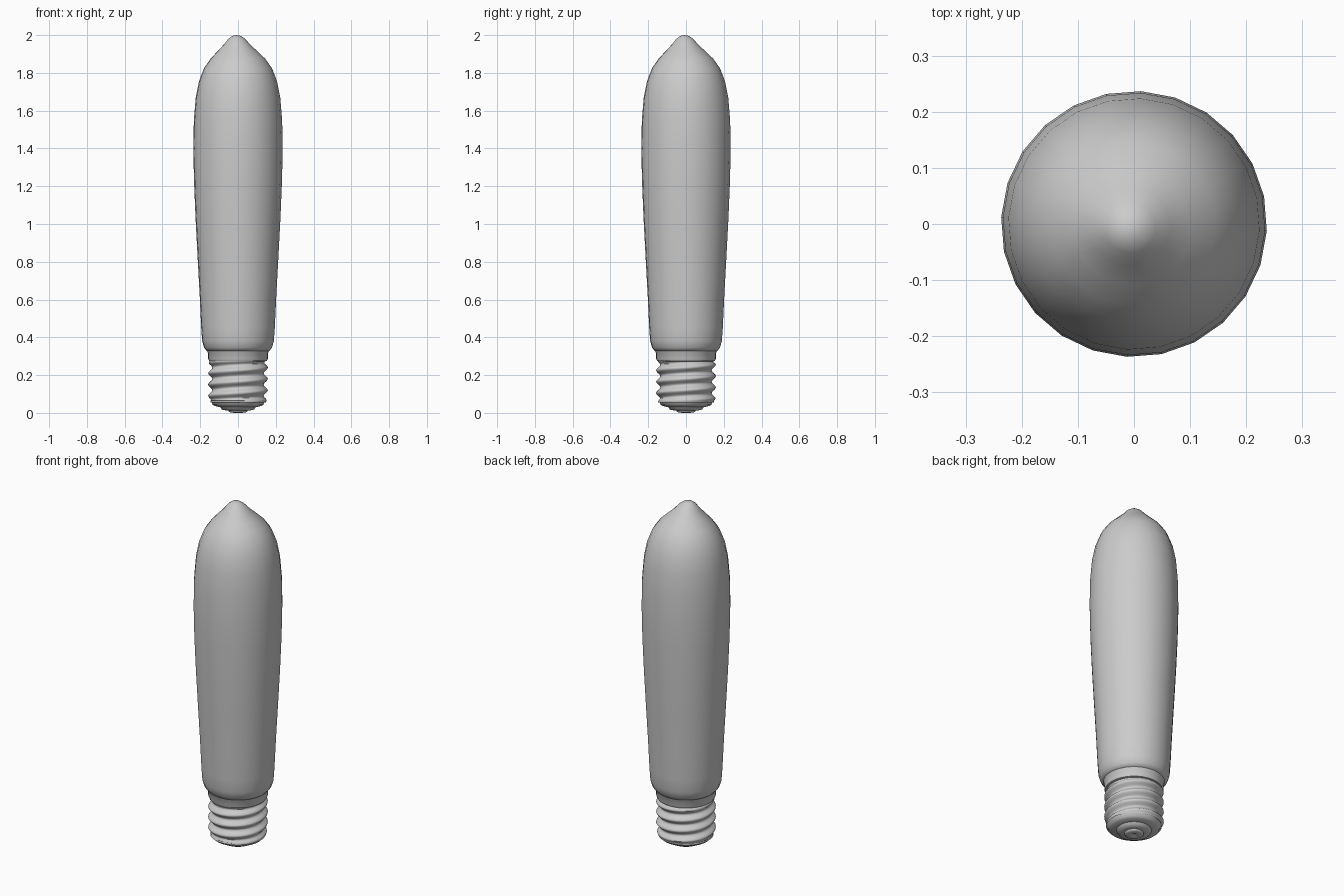
import bpy, bmesh, math

if "Cube" in bpy.data.objects:
    bpy.data.objects.remove(bpy.data.objects["Cube"])

grey = bpy.data.materials.new("light grey")
grey.use_nodes = True
COLOR = (0.6, 0.6, 0.6, 1)
grey.diffuse_color = COLOR
grey.node_tree.nodes["Principled BSDF"].inputs["Base Color"].default_value = COLOR


def lathe(name, profile, sides, turn=0.0, offset=None):
    """Spin (radius, height) points round z; offset(angle, r, z) alters the radius."""
    bm = bmesh.new()
    rings = []
    for r, z in profile:
        if r == 0:
            rings.append([bm.verts.new((0, 0, z))] * sides)
            continue
        ring = []
        for i in range(sides):
            a = math.tau * i / sides + turn
            rr = r + (offset(a, z) if offset else 0)
            ring.append(bm.verts.new((rr * math.cos(a), rr * math.sin(a), z)))
        rings.append(ring)
    for low, high in zip(rings, rings[1:]):
        for i in range(sides):
            j = (i + 1) % sides
            bm.faces.new(dict.fromkeys((low[i], low[j], high[j], high[i])))
    mesh = bpy.data.meshes.new(name)
    bmesh.ops.recalc_face_normals(bm, faces=bm.faces)
    bm.to_mesh(mesh)
    bm.free()
    obj = bpy.data.objects.new(name, mesh)
    bpy.context.collection.objects.link(obj)
    mesh.materials.append(grey)
    bpy.ops.object.select_all(action="DESELECT")
    obj.select_set(True)
    bpy.context.view_layer.objects.active = obj
    bpy.ops.object.shade_smooth_by_angle(angle=math.radians(50))
    return obj


# Glass envelope with a drawn-out tip
glass = [(0.14, 0.325), (0.165, 0.327), (0.18, 0.345), (0.19, 0.38), (0.195, 0.45),
         (0.203, 0.62), (0.214, 0.82), (0.225, 1.03), (0.233, 1.22), (0.237, 1.4),
         (0.234, 1.55), (0.224, 1.67), (0.207, 1.755), (0.18, 1.825), (0.145, 1.875),
         (0.105, 1.915), (0.07, 1.95), (0.045, 1.98), (0.022, 1.996), (0, 2.0)]
bulb = lathe("glass_bulb", glass, 24, math.radians(-3))
for v in bulb.data.vertices:
    lean = max(0, (v.co.z - 1.87) / 0.13)
    v.co.x -= 0.008 * lean
    v.co.y -= 0.008 * lean

# Smooth collar between glass and thread
lathe("socket_collar", [(0.13, 0.27), (0.153, 0.275), (0.158, 0.285), (0.158, 0.318),
                        (0.163, 0.324), (0.163, 0.33), (0.14, 0.333)], 32)

# Screw thread: a helical ripple that fades out at both ends
PITCH, BOTTOM, TOP = 0.06, 0.055, 0.285


def ripple(angle, z):
    fade = min(1, (z - BOTTOM) / 0.025, (TOP - z) / 0.025)
    return 0.011 * fade * math.cos(math.tau * z / PITCH - angle)


steps = 46
thread = [(0.147, BOTTOM + (TOP - BOTTOM) * i / steps) for i in range(steps + 1)]
lathe("screw_thread", thread, 48, 0, ripple)

# Rounded lower rim, insulator and contact button
lathe("base_rim", [(0, 0.03), (0.095, 0.03), (0.12, 0.036), (0.134, 0.043),
                   (0.139, 0.056), (0.147, 0.065)], 32)
lathe("insulator", [(0, 0.012), (0.06, 0.012), (0.085, 0.017), (0.095, 0.032)], 32)
lathe("contact_button", [(0, 0.004), (0.012, 0.004), (0.018, 0), (0.04, 0.002),
                         (0.05, 0.007), (0.052, 0.015)], 24)
